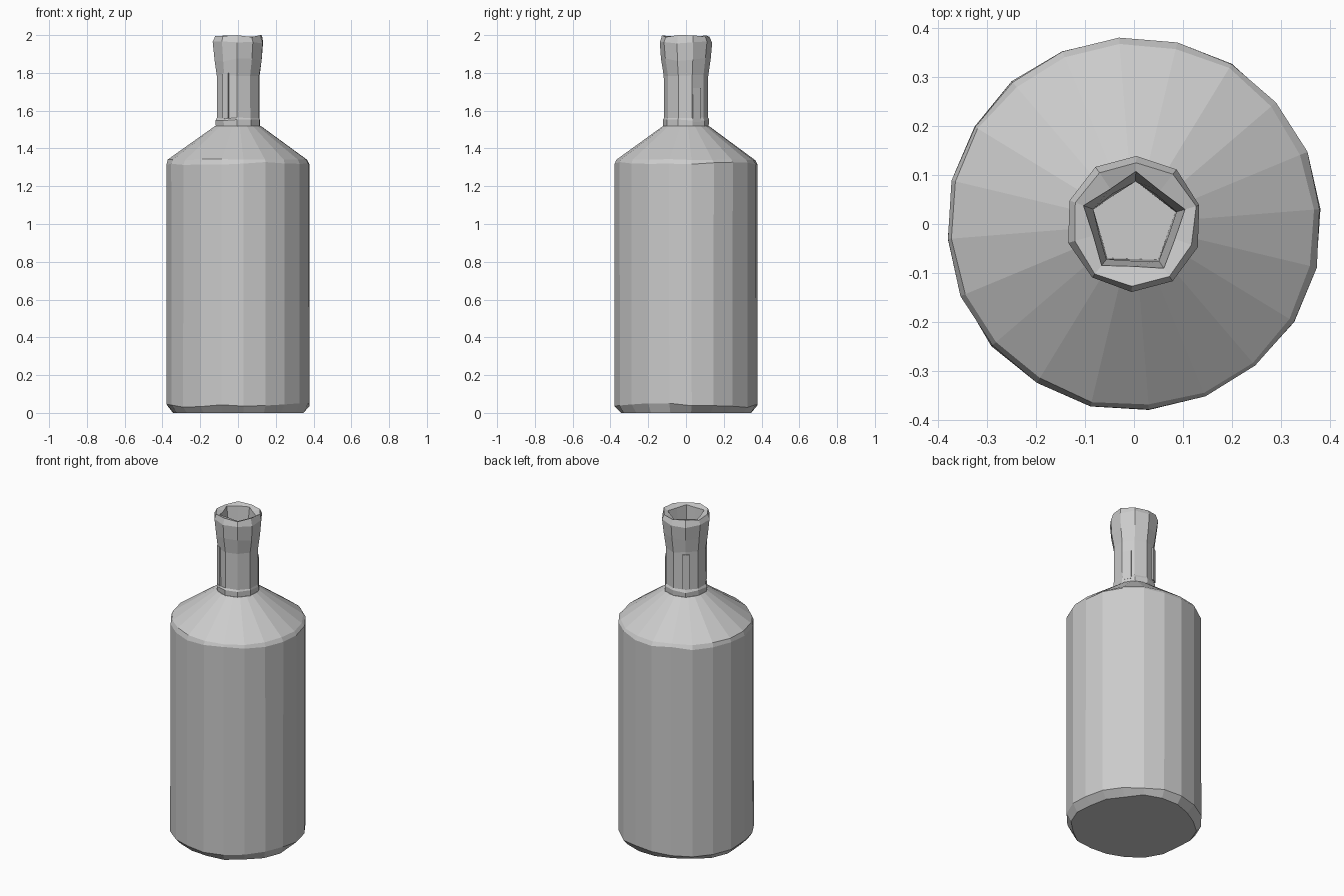
import bpy, bmesh, math, random
from mathutils import Vector

random.seed(4)
cube = bpy.data.objects.get("Cube")
if cube:
    bpy.data.objects.remove(cube, do_unlink=True)

grey = bpy.data.materials.new("plain_grey")
grey.use_nodes = True
colour = (0.6, 0.6, 0.6, 1)
grey.diffuse_color = colour
grey.node_tree.nodes["Principled BSDF"].inputs["Base Color"].default_value = colour


def lathe(name, rings, sides, turn=0.0, cap_start=True, cap_end=True):
    """Spin rings of (radius, z, radius jitter, z jitter, pentagon) into a faceted solid."""
    bm = bmesh.new()
    loops = []
    for radius, z, jr, jz, pentagon in rings:
        loop = []
        for i in range(sides):
            a = turn + math.tau * i / sides
            r = radius + random.uniform(-jr, jr)
            if pentagon and i % 2:
                r *= math.cos(math.pi / 5)
            loop.append(bm.verts.new((r * math.cos(a), r * math.sin(a),
                                      z + random.uniform(-jz, jz))))
        loops.append(loop)
    for low, high in zip(loops, loops[1:]):
        for i in range(sides):
            j = (i + 1) % sides
            bm.faces.new((low[i], low[j], high[j], high[i]))
    if cap_start:
        bm.faces.new(loops[0][::-1])
    if cap_end:
        bm.faces.new(loops[-1])
    bmesh.ops.recalc_face_normals(bm, faces=bm.faces)
    return finish(name, bm)


def finish(name, bm):
    mesh = bpy.data.meshes.new(name)
    bm.to_mesh(mesh)
    bm.free()
    mesh.materials.append(grey)
    obj = bpy.data.objects.new(name, mesh)
    bpy.context.collection.objects.link(obj)
    return obj


def flap(name, angle, width, z0, z1, radius):
    """Thin upright strip lying against the neck."""
    bm = bmesh.new()
    bmesh.ops.create_cube(bm, size=1)
    bmesh.ops.scale(bm, vec=Vector((0.009, width, z1 - z0)), verts=bm.verts)
    obj = finish(name, bm)
    a = math.radians(angle)
    obj.location = (radius * math.cos(a), radius * math.sin(a), (z0 + z1) / 2)
    obj.rotation_euler.z = a
    return obj


# Body: uneven chamfered base, straight wall, conical shoulder
lathe("bottle_body", [
    (0.345, 0.0, 0.015, 0, False),
    (0.381, 0.04, 0.002, 0.012, False),
    (0.381, 1.32, 0.002, 0.008, False),
    (0.37, 1.34, 0.004, 0.004, False),
    (0.12, 1.52, 0, 0, False)], 20, 0.08)

# Neck: collar, stem, flared lip and a five-sided bore
lathe("bottle_neck", [
    (0.121, 1.515, 0.002, 0, False),
    (0.123, 1.55, 0.002, 0.004, False),
    (0.117, 1.56, 0.002, 0.004, False),
    (0.117, 1.79, 0.003, 0.008, False),
    (0.13, 1.87, 0.003, 0.01, False),
    (0.139, 1.96, 0.002, 0.008, False),
    (0.128, 1.994, 0.004, 0.006, False),
    (0.108, 1.985, 0.002, 0.004, True),
    (0.09, 1.84, 0.004, 0, True),
    (0.088, 1.53, 0, 0, True)], 10, math.radians(160), cap_start=False)

# Loose strips on the neck
flap("neck_strip_right", 30, 0.05, 1.54, 1.72, 0.113)
flap("neck_strip_front", 236, 0.035, 1.56, 1.8, 0.114)
flap("neck_strip_back", 125, 0.04, 1.57, 1.78, 0.114)
